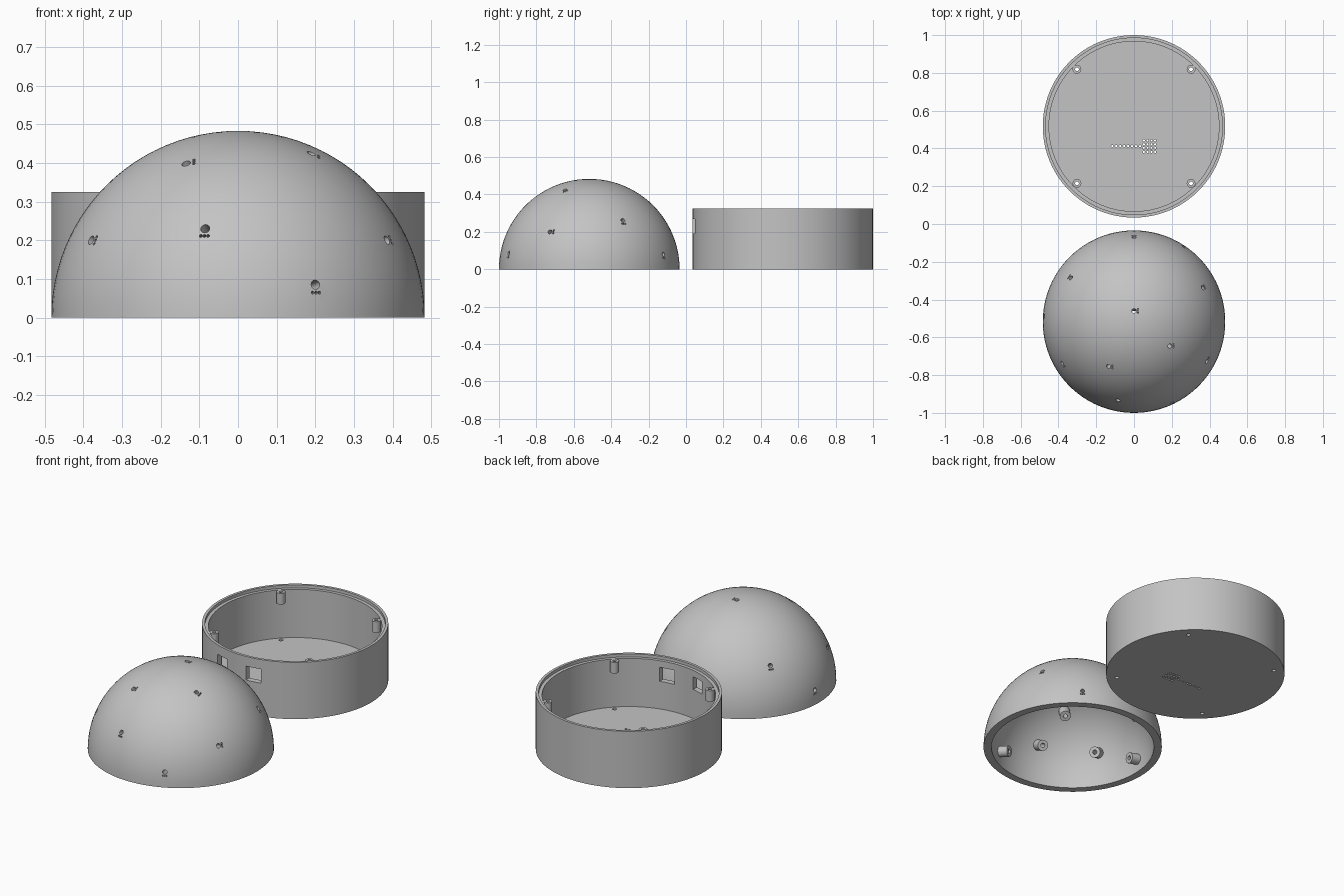
import bpy, bmesh, math
from mathutils import Vector, Matrix

cube = bpy.data.objects.get("Cube")
if cube:
    bpy.data.objects.remove(cube, do_unlink=True)

grey = bpy.data.materials.new("plain grey")
grey.use_nodes = True
colour = (0.55, 0.55, 0.55, 1)
grey.diffuse_color = colour
grey.node_tree.nodes["Principled BSDF"].inputs["Base Color"].default_value = colour

R = 0.483
DOME = Vector((0, -0.517, 0))
BASE = Vector((0, 0.517, 0))


def finish(name, bm):
    bmesh.ops.recalc_face_normals(bm, faces=bm.faces)
    mesh = bpy.data.meshes.new(name)
    bm.to_mesh(mesh)
    bm.free()
    mesh.materials.append(grey)
    obj = bpy.data.objects.new(name, mesh)
    bpy.context.collection.objects.link(obj)
    return obj


def revolve(name, profile, steps, matrix, closed=False):
    """Spin a (radius, height) profile about z, then place it."""
    bm = bmesh.new()
    verts = [bm.verts.new((r, 0, z)) for r, z in profile]
    edges = [bm.edges.new(p) for p in zip(verts, verts[1:])]
    if closed:
        edges.append(bm.edges.new((verts[-1], verts[0])))
    bmesh.ops.spin(bm, geom=verts + edges, axis=(0, 0, 1), cent=(0, 0, 0),
                   steps=steps, angle=2 * math.pi)
    bmesh.ops.remove_doubles(bm, verts=bm.verts, dist=1e-5)
    bmesh.ops.transform(bm, matrix=matrix, verts=bm.verts)
    return finish(name, bm)


def tube(name, outer, inner, low, high, matrix):
    return revolve(name, [(inner, low), (outer, low), (outer, high), (inner, high)],
                   24, matrix, closed=True)


def add_pin(bm, radius, depth, matrix, sides=16):
    bmesh.ops.create_cone(bm, cap_ends=True, segments=sides, radius1=radius,
                          radius2=radius, depth=depth, matrix=matrix)


def cut(obj, bm):
    cutter = finish("cutter", bm)
    cutter.hide_render = True
    mod = obj.modifiers.new("holes", "BOOLEAN")
    mod.operation = "DIFFERENCE"
    mod.solver = "EXACT"
    mod.object = cutter
    bpy.context.view_layer.objects.active = obj
    bpy.ops.object.modifier_apply(modifier=mod.name)
    bpy.data.objects.remove(cutter, do_unlink=True)


def smooth(obj):
    bpy.ops.object.select_all(action="DESELECT")
    obj.select_set(True)
    bpy.context.view_layer.objects.active = obj
    bpy.ops.object.shade_smooth_by_angle(angle=math.radians(30))


# Hollow dome with a short straight lip
inner = 0.44
arc = [i / 24 * math.pi / 2 for i in range(25)]
profile = [(R * math.sin(a), R * math.cos(a)) for a in arc]
profile += [(inner, 0)]
profile += [(inner * math.cos(a), 0.012 + inner * math.sin(a)) for a in arc]
profile[0] = (0, R)
profile[-1] = (0, inner + 0.012)
dome = revolve("dome_shell", profile, 96, Matrix.Translation(DOME))

# Sensor sites: x, y from the dome centre, z, and whether slots lie sideways
sites = [(0, 0.057, 0.48, True), (-0.085, -0.416, 0.23, False),
         (0.2, -0.43, 0.085, False), (-0.135, -0.238, 0.4, True),
         (0.19, -0.13, 0.425, True), (-0.38, -0.22, 0.2, True),
         (0.385, -0.21, 0.2, True), (0.365, 0.18, 0.262, False),
         (-0.335, 0.232, 0.26, False), (0, 0.447, 0.183, False),
         (0.263, 0.397, 0.08, False), (-0.475, 0.03, 0.08, False)]
dome_holes = bmesh.new()
parts = []
for x, y, z, sideways in sites:
    out = Vector((x, y, z)).normalized()
    if z > 0.35:
        side = (Vector((1, 0, 0)) - out * out.x).normalized()
    else:
        side = Vector((0, 0, 1)).cross(out).normalized()
    down = side.cross(out).normalized()
    if down.z > 0:
        down = -down
    offset, row = (side, down) if sideways else (down, side)
    turn = out.to_track_quat("Z", "Y").to_matrix().to_4x4()

    def at(point):
        return Matrix.Translation(DOME + point) @ turn

    # Round opening and three pin holes beside it
    add_pin(dome_holes, 0.012, 0.12, at(out * 0.47))
    for k in (-1, 0, 1):
        add_pin(dome_holes, 0.004, 0.03, at(out * R + offset * 0.021 + row * 0.0095 * k), 10)
    # Sensor socket on the inside
    parts.append(tube("sensor_socket", 0.03, 0.012, 0.385, 0.46, at(Vector())))
cut(dome, dome_holes)

# Round tray with a stepped rim
profile = [(0, 0), (R, 0), (R, 0.325), (0.468, 0.325), (0.468, 0.308),
           (0.45, 0.308), (0.45, 0.032), (0, 0.032)]
tray = revolve("base_tray", profile, 96, Matrix.Translation(BASE))
tray_holes = bmesh.new()

# Two cable windows in the front wall
for x, z, w, h in ((0.068, 0.23, 0.086, 0.08), (-0.138, 0.235, 0.075, 0.072)):
    place = Matrix.Translation((x, BASE.y - 0.465, z))
    bmesh.ops.create_cube(tray_holes, size=1, matrix=place @ Matrix.Diagonal((w, 0.1, h, 1)))

# Vent holes in the floor: a square cluster and a straight row
vents = [(0.052 + 0.02 * i, 0.382 + 0.02 * j) for i in range(4) for j in range(4)]
vents += [(-0.115 + 0.021 * i, 0.412) for i in range(8)]
for x, y in vents:
    add_pin(tray_holes, 0.006, 0.1, Matrix.Translation((x, y, 0.016)), 10)

# Screw posts under the rim with screw holes in the floor below
for sx in (-1, 1):
    for sy in (-1, 1):
        spot = BASE + Vector((0.302 * sx, 0.302 * sy, 0))
        add_pin(tray_holes, 0.011, 0.1, Matrix.Translation(spot))
        parts.append(tube("screw_post", 0.023, 0.01, 0.245, 0.308, Matrix.Translation(spot)))
cut(tray, tray_holes)

for obj in [dome, tray] + parts:
    smooth(obj)
